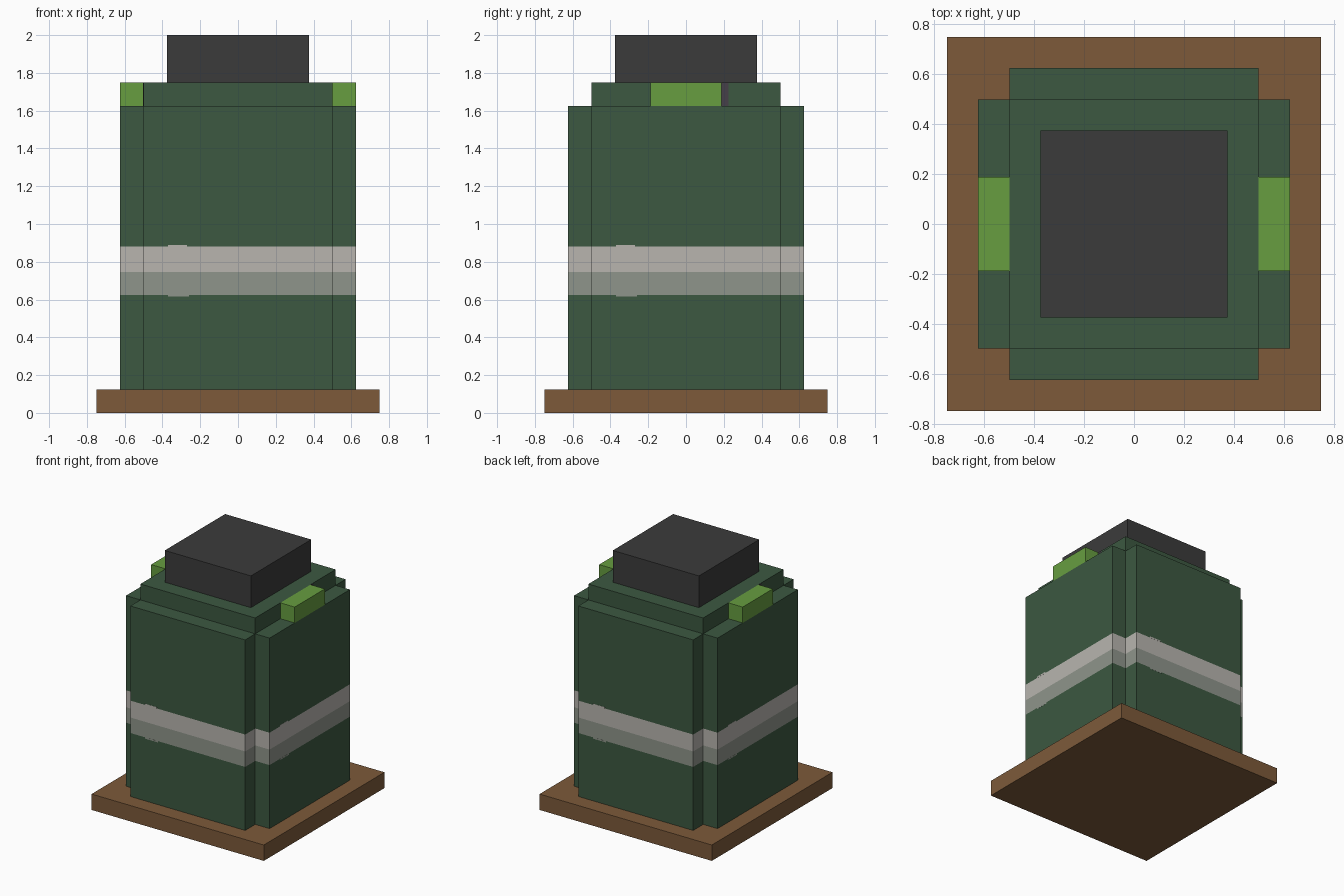
import bpy
import bmesh
from math import pi
from mathutils import Matrix, Vector

cube = bpy.data.objects.get("Cube")
if cube:
    bpy.data.objects.remove(cube, do_unlink=True)


def material(name, rgb):
    """Flat material from 8-bit display values, stored as linear."""
    linear = [((c / 255 + 0.055) / 1.055) ** 2.4 for c in rgb]
    mat = bpy.data.materials.new(name)
    mat.use_nodes = True
    mat.diffuse_color = (*linear, 1)
    mat.node_tree.nodes["Principled BSDF"].inputs["Base Color"].default_value = (*linear, 1)
    return mat


GREEN = material("dark green", (60, 88, 65))
LIGHT = material("light grey", (184, 181, 175))
GREY = material("mid grey", (143, 149, 139))
BROWN = material("brown", (125, 90, 58))
CHARCOAL = material("charcoal", (59, 59, 59))
LIME = material("lime green", (103, 157, 64))
SLATE = material("slate", (70, 64, 72))

BAND = (0.625, 0.747, 0.88)  # bottom, middle and top of the painted band


def box(name, low, high, mats, turn=0, banded=False):
    """Box between two corners, turned about z; optionally cut into bands."""
    low, high = Vector(low), Vector(high)
    bm = bmesh.new()
    bmesh.ops.create_cube(bm, size=1)
    bmesh.ops.scale(bm, vec=high - low, verts=bm.verts)
    bmesh.ops.translate(bm, vec=(low + high) / 2, verts=bm.verts)
    if banded:
        for z in BAND:
            bmesh.ops.bisect_plane(bm, geom=bm.verts[:] + bm.edges[:] + bm.faces[:],
                                   plane_co=(0, 0, z), plane_no=(0, 0, 1))
        for face in bm.faces:
            z = face.calc_center_median().z
            if BAND[0] < z < BAND[1]:
                face.material_index = 1
            elif BAND[1] < z < BAND[2]:
                face.material_index = 2
    bm.transform(Matrix.Rotation(turn, 4, "Z"))
    mesh = bpy.data.meshes.new(name)
    bm.to_mesh(mesh)
    bm.free()
    for mat in mats:
        mesh.materials.append(mat)
    obj = bpy.data.objects.new(name, mesh)
    bpy.context.collection.objects.link(obj)
    return obj


# Base, core and cap
box("base", (-0.75, -0.75, 0), (0.75, 0.75, 0.125), [BROWN])
box("core", (-0.5, -0.5, 0.125), (0.5, 0.5, 1.75), [GREEN, GREY, LIGHT], banded=True)
box("cap", (-0.375, -0.375, 1.75), (0.375, 0.375, 2), [CHARCOAL])

# Four raised panels, each with small notches in its painted band
for i, side in enumerate(("front", "left", "back", "right")):
    turn = i * pi / 2
    box(side + "_panel", (-0.5, -0.625, 0.125), (0.5, -0.5, 1.625),
        [GREEN, GREY, LIGHT], turn, banded=True)
    box(side + "_band_notch_top", (-0.37, -0.626, BAND[2]), (-0.27, -0.62, 0.89), [LIGHT], turn)
    box(side + "_band_notch_bottom", (-0.37, -0.626, 0.615), (-0.26, -0.62, BAND[0]), [GREY], turn)

# Handles on the side panels, with a narrow dark strip beside each
for side, turn in (("left", 0), ("right", pi)):
    box(side + "_handle", (0.5, -0.1875, 1.625), (0.625, 0.1875, 1.75), [LIME], turn)
    box(side + "_strip", (0.498, 0.1875, 1.625), (0.502, 0.225, 1.749), [SLATE], turn)
